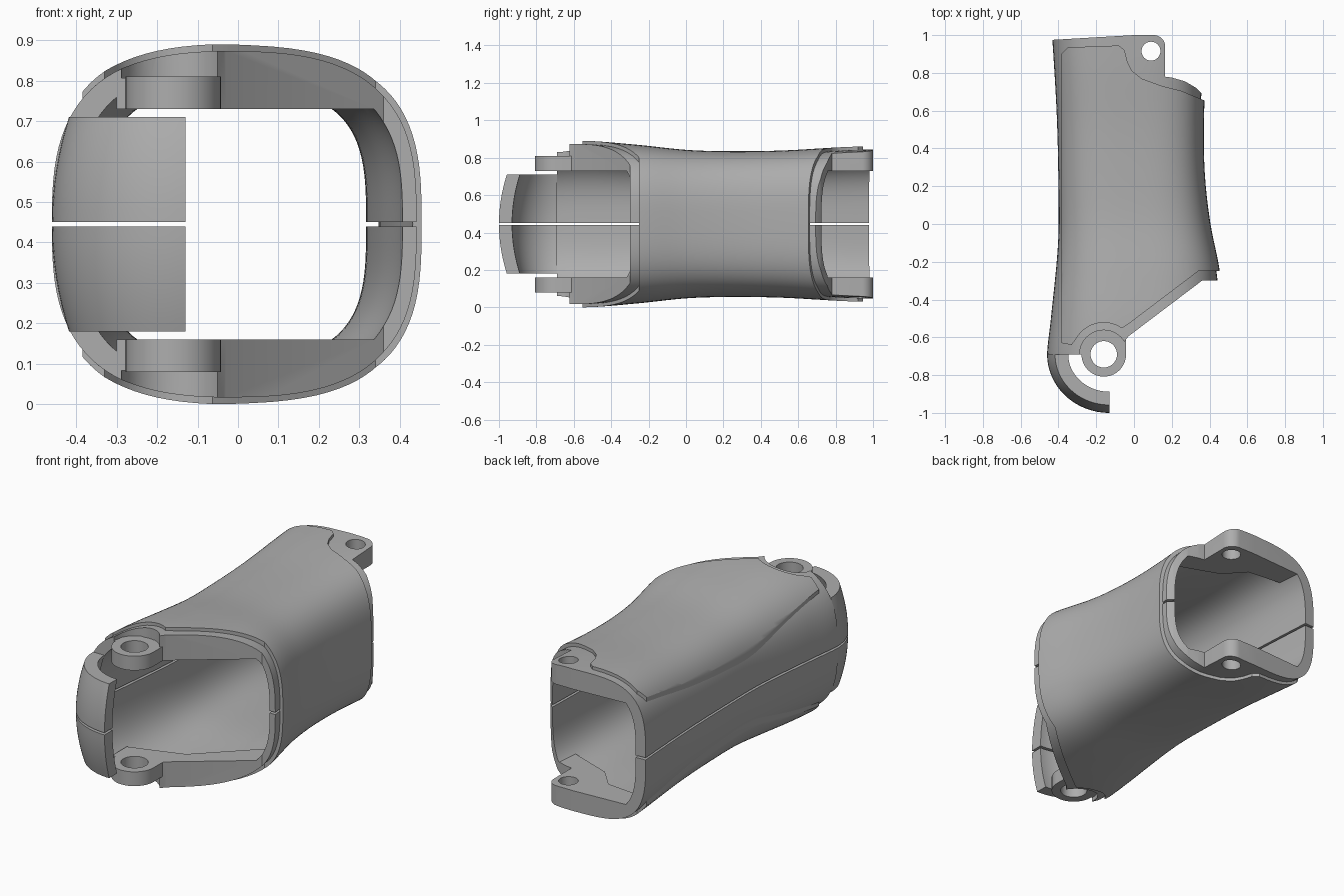
import bpy, bmesh, math
from mathutils import Vector

if "Cube" in bpy.data.objects:
    bpy.data.objects.remove(bpy.data.objects["Cube"])

MID = 0.445                       # height of the split between the halves
SKIN = 0.018                      # thickness of the raised outer cover
grey = bpy.data.materials.new("plain grey")
grey.use_nodes = True
grey.diffuse_color = (0.42, 0.42, 0.42, 1)
grey.node_tree.nodes["Principled BSDF"].inputs["Base Color"].default_value = (0.42, 0.42, 0.42, 1)


def make(name, bm):
    bmesh.ops.recalc_face_normals(bm, faces=bm.faces)
    mesh = bpy.data.meshes.new(name)
    bm.to_mesh(mesh)
    bm.free()
    mesh.materials.append(grey)
    ob = bpy.data.objects.new(name, mesh)
    bpy.context.collection.objects.link(ob)
    return ob


def boolean(ob, cutter, operation, keep=False):
    bpy.context.view_layer.objects.active = ob
    mod = ob.modifiers.new("cut", "BOOLEAN")
    mod.operation, mod.solver, mod.object = operation, "EXACT", cutter
    bpy.ops.object.modifier_apply(modifier=mod.name)
    if not keep:
        bpy.data.objects.remove(cutter)


def prism(name, outline, low, high):
    bm = bmesh.new()
    face = bm.faces.new([bm.verts.new((x, y, low)) for x, y in outline])
    grown = bmesh.ops.extrude_face_region(bm, geom=[face])["geom"]
    top = [v for v in grown if isinstance(v, bmesh.types.BMVert)]
    bmesh.ops.translate(bm, verts=top, vec=(0, 0, high - low))
    return make(name, bm)


def arc(cx, cy, r, start, end, steps=20):
    angles = [math.radians(start + (end - start) * i / steps) for i in range(steps + 1)]
    return [(cx + r * math.cos(a), cy + r * math.sin(a)) for a in angles]


def disc(cx, cy, r):
    return arc(cx, cy, r, 0, 360, 40)[:-1]


def span(side, near, far):
    """Height range between two distances from the split, above or below it."""
    return sorted((MID + side * near, MID + side * far))


def smooth(table, y):
    """Smooth curve through (y, value) pairs."""
    i = max(k for k in range(len(table) - 1) if k == 0 or table[k][0] <= y)
    (ya, a), (yb, b) = table[i], table[i + 1]
    slope = []
    for k in (i, i + 1):
        p, q = table[max(k - 1, 0)], table[min(k + 1, len(table) - 1)]
        slope.append((q[1] - p[1]) / (q[0] - p[0]) * (yb - ya))
    t = (y - ya) / (yb - ya)
    return ((2*t**3 - 3*t**2 + 1) * a + (t**3 - 2*t**2 + t) * slope[0]
            + (3*t**2 - 2*t**3) * b + (t**3 - t**2) * slope[1])


RIGHT = [(-0.8, 0.47), (-0.3, 0.46), (0, 0.405), (0.2, 0.38), (0.4, 0.37), (0.7, 0.375), (1.1, 0.4)]
LEFT = [(-0.8, -0.46), (-0.68, -0.46), (-0.5, -0.44), (-0.1, -0.402), (0.2, -0.4), (0.6, -0.41), (1.1, -0.44)]
TALL = [(-0.8, 0.445), (-0.53, 0.445), (-0.27, 0.425), (0, 0.397), (0.2, 0.39), (0.5, 0.393), (0.85, 0.412), (1.1, 0.42)]


def loft(name, left, right, tall, rows=48, around=96):
    """Closed sleeve volume; the three values move its sides inward."""
    bm = bmesh.new()
    rings = []
    for i in range(rows + 1):
        y = -0.8 + 1.9 * i / rows
        x0, x1 = smooth(LEFT, y) + left, smooth(RIGHT, y) - right
        h = smooth(TALL, y) - tall
        power = 2 / (2.8 + 0.6 * i / rows)
        ring = []
        for k in range(around):
            c, s = (f(math.tau * k / around) for f in (math.cos, math.sin))
            ring.append(bm.verts.new((
                (x0 + x1) / 2 + (x1 - x0) / 2 * math.copysign(abs(c) ** power, c), y,
                MID + h * math.copysign(abs(s) ** power, s))))
        rings.append(ring)
    for a, b in zip(rings, rings[1:]):
        for k in range(around):
            n = (k + 1) % around
            bm.faces.new((a[k], a[n], b[n], b[k]))
    bm.faces.new(rings[0])
    bm.faces.new(rings[-1])
    return make(name, bm)


front_eye, rear_eye = (-0.16, -0.69), (0.09, 0.915)

# Inner sleeve with thickened flanges at both ends
sleeve = loft("inner_sleeve", 0, SKIN, SKIN)
hollow = loft("hollow", 0.06, SKIN + 0.035, SKIN + 0.04)
front_band = [(-0.3, -0.9), (0.4, -0.9), (0.4, -0.1), (0.33, -0.14), (0, -0.46), (-0.3, -0.56)]
rear_band = [(-0.5, 0.87), (-0.1, 0.83), (0, 0.72), (0.38, 0.58), (0.5, 1.2), (-0.5, 1.2)]
for side in (1, -1):
    for band in (front_band, rear_band):
        boolean(hollow, prism("flange", band, *span(side, 0.285, 0.6)), "DIFFERENCE")
boolean(sleeve, hollow, "DIFFERENCE")
sleeve_plan = ([(-0.6, -0.69), (-0.1, -0.69), (-0.03, -0.595), (0.36, -0.3), (0.6, -0.3), (0.6, 0.65),
                (0.37, 0.68), (0.33, 0.72), (0.27, 0.755), (0.2, 0.775), (0.165, 0.78)]
               + arc(0.105, 0.94, 0.06, 0, 90, 10) + [(0, 1), (-0.43, 0.975), (-0.6, 0.97)])
boolean(sleeve, prism("plan", sleeve_plan, -1, 2), "INTERSECT")
for side in (1, -1):
    boolean(sleeve, prism("pocket", disc(*front_eye, 0.128), *span(side, 0.362, 0.7)), "DIFFERENCE")
boolean(sleeve, prism("front_hole", disc(*front_eye, 0.07), -1, 2), "DIFFERENCE")
boolean(sleeve, prism("rear_hole", disc(*rear_eye, 0.05), -1, 2), "DIFFERENCE")
gap = [(-2, -2), (2, -2), (2, 2), (-2, 2)]
boolean(sleeve, prism("gap", gap, MID - 0.006, MID + 0.006), "DIFFERENCE")

# Raised cover wrapping the top, one side and the underside
cover = loft("outer_cover", -SKIN / 2, 0, 0)
boolean(cover, loft("cover_core", 0.004, SKIN + 0.004, SKIN + 0.004), "DIFFERENCE")
cover_plan = ([(-0.385, -0.63), (-0.33, -0.64)] + arc(*front_eye, 0.168, 150, 55, 14)
              + [(-0.03, -0.53), (0.34, -0.25), (0.6, -0.25), (0.6, 0.655), (0.37, 0.655), (0.25, 0.705), (0.15, 0.73),
                 (0.04, 0.77), (-0.01, 0.81), (-0.035, 0.86), (-0.05, 0.92), (-0.08, 0.945), (-0.35, 0.935), (-0.385, 0.9)])
boolean(cover, prism("plan", cover_plan, -1, 2), "INTERSECT")

# Curved hook at the front, in two halves
parts = [sleeve, cover]
for side, name in ((1, "upper_hook"), (-1, "lower_hook")):
    bm = bmesh.new()
    loops = []
    for i in range(25):
        a = math.radians(180 + 90 * i / 24)
        outer, inner = [], []
        for k in range(9):
            d = 0.006 + 0.259 * k / 8
            sink = 0.042 * (d / 0.265) ** 2
            for row, wall in ((outer, 0), (inner, 0.07)):
                row.append(bm.verts.new((-0.13 + (0.33 - sink - wall) * math.cos(a),
                                         -0.69 + (0.31 - sink - wall) * math.sin(a), MID + side * d)))
        loops.append(outer + inner[::-1])
    for a, b in zip(loops, loops[1:]):
        for k in range(len(a)):
            n = (k + 1) % len(a)
            bm.faces.new((a[k], a[n], b[n], b[k]))
    bm.faces.new(loops[0])
    bm.faces.new(loops[-1])
    parts.append(make(name, bm))

# Front lugs with pin holes
lug_plan = arc(*front_eye, 0.118, 180, 360) + [(-0.042, -0.6), (-0.08, -0.57), (-0.24, -0.57), (-0.278, -0.6)]
for side, name in ((1, "upper_front_lug"), (-1, "lower_front_lug")):
    lug = prism(name, lug_plan, *span(side, 0.285, 0.365))
    boolean(lug, prism("pin_hole", disc(*front_eye, 0.07), -1, 2), "DIFFERENCE")
    parts.append(lug)

# Smooth curved faces, crisp edges
bpy.ops.object.select_all(action="DESELECT")
for ob in parts:
    ob.select_set(True)
    bpy.context.view_layer.objects.active = ob
bpy.ops.object.shade_smooth_by_angle(angle=math.radians(30))
